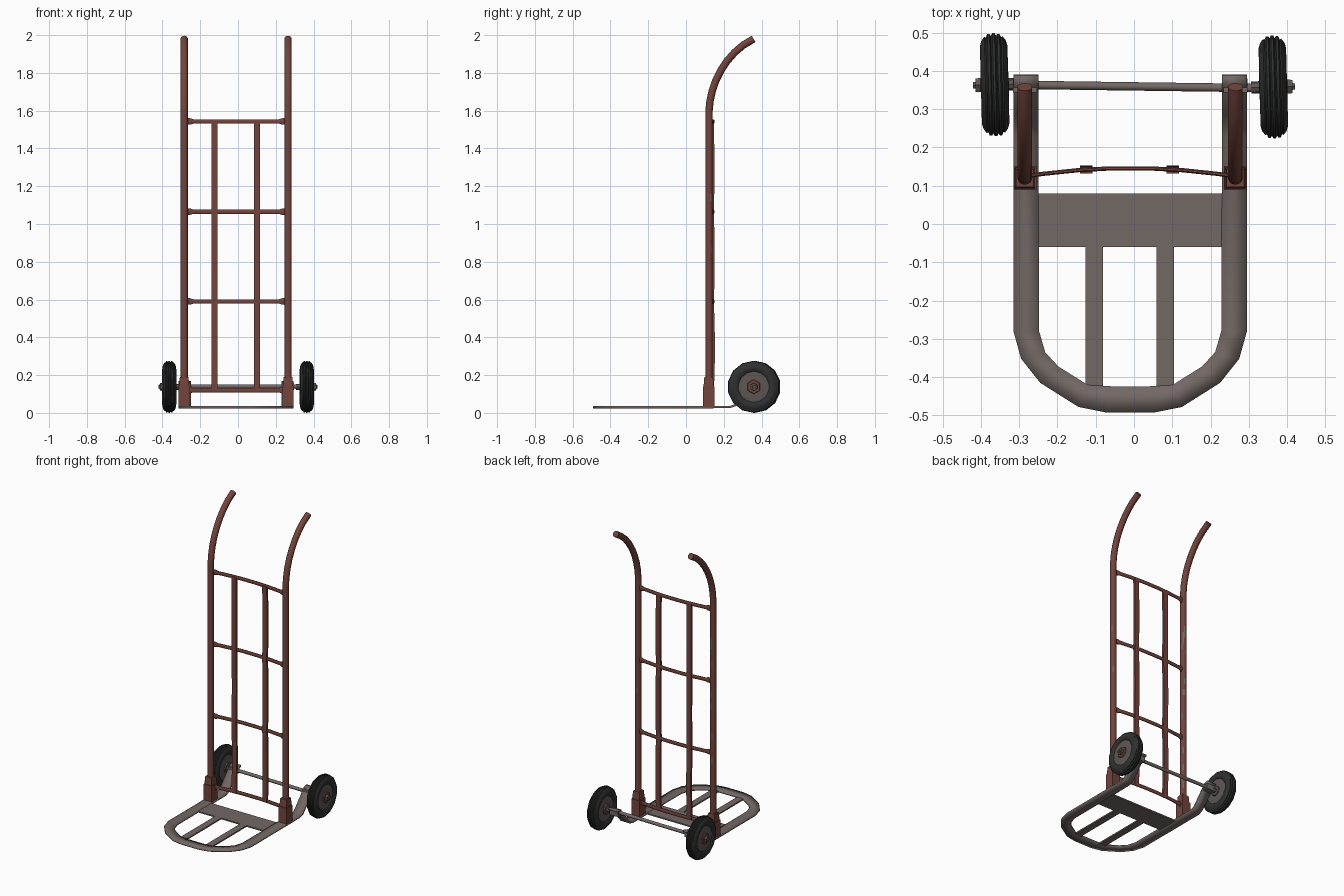
import bpy, bmesh, math, random
from mathutils import Vector, Matrix

if "Cube" in bpy.data.objects:
    bpy.data.objects.remove(bpy.data.objects["Cube"])

random.seed(4)


def mat(name, rgb):
    m = bpy.data.materials.new(name)
    m.diffuse_color = (*rgb, 1)
    m.use_nodes = True
    m.node_tree.nodes["Principled BSDF"].inputs["Base Color"].default_value = m.diffuse_color
    return m


RED = mat("rusty red paint", (0.17, 0.058, 0.046))
STEEL = mat("worn steel", (0.17, 0.14, 0.13))
RUBBER = mat("black rubber", (0.028, 0.029, 0.029))
HUB = mat("dull hub metal", (0.11, 0.095, 0.09))
X, Y, Z = Vector((1, 0, 0)), Vector((0, 1, 0)), Vector((0, 0, 1))
CX = -0.01          # centre line of the frame


def finish(name, bm, mats, angle=40):
    bmesh.ops.recalc_face_normals(bm, faces=bm.faces[:])
    me = bpy.data.meshes.new(name)
    bm.to_mesh(me)
    bm.free()
    for m in mats:
        me.materials.append(m)
    ob = bpy.data.objects.new(name, me)
    bpy.context.collection.objects.link(ob)
    bpy.ops.object.select_all(action='DESELECT')
    ob.select_set(True)
    bpy.context.view_layer.objects.active = ob
    bpy.ops.object.shade_smooth_by_angle(angle=math.radians(angle))
    return ob


def sweep(name, pts, side, rs, ru, n, m, scale=None, angle=50):
    """Sweep an n-sided section (rs along side, ru across it) down a path."""
    pts = [Vector(p) for p in pts]
    bm, rings = bmesh.new(), []
    for i, p in enumerate(pts):
        t = (pts[min(i + 1, len(pts) - 1)] - pts[max(i - 1, 0)]).normalized()
        up = t.cross(side).normalized()
        s = scale[i] if scale else 1
        ring = []
        for k in range(n):
            a = 2 * math.pi * (k + 0.5) / n
            f = 1 / math.cos(math.pi / n) if n == 4 else 1
            ring.append(bm.verts.new(p + side * rs * s * f * math.cos(a) + up * ru * f * math.sin(a)))
        rings.append(ring)
    for a, b in zip(rings, rings[1:]):
        for k in range(n):
            bm.faces.new((a[k], a[(k + 1) % n], b[(k + 1) % n], b[k]))
    bm.faces.new(rings[0])
    bm.faces.new(rings[-1])
    return finish(name, bm, m, angle)


def box(name, c, size, m, taper=1.0):
    bm = bmesh.new()
    bmesh.ops.create_cube(bm, size=1)
    for v in bm.verts:
        k = taper if v.co.z > 0 else 1
        v.co = Vector((v.co.x * size[0] * k, v.co.y * size[1] * k, v.co.z * size[2])) + Vector(c)
    return finish(name, bm, [m])


def lathe(name, profile, n, m, mtx):
    """Spin an (x, radius) profile around the x axis."""
    bm = bmesh.new()
    vs = [bm.verts.new((x, 0, r)) for x, r in profile]
    es = [bm.edges.new(p) for p in zip(vs, vs[1:])]
    bmesh.ops.spin(bm, geom=vs + es, axis=X, cent=(0, 0, 0), steps=n, angle=2 * math.pi)
    bmesh.ops.remove_doubles(bm, verts=bm.verts[:], dist=1e-4)
    bm.transform(mtx)
    return finish(name, bm, [m], 35)


# Side rails with curved handles, and chipped paint on the left one
curve = [(0.122, 1.6), (0.127, 1.65), (0.139, 1.705), (0.158, 1.76), (0.184, 1.812),
         (0.217, 1.862), (0.257, 1.908), (0.303, 1.947), (0.358, 1.98)]
for tag, x in (("left", -0.285), ("right", 0.265)):
    path = [(x, 0.122, 0.04 + 0.04 * i) for i in range(39)] + [(x, y, z) for y, z in curve]
    rail = sweep(tag + "_rail", path, X, 0.0195, 0.0195, 14, [RED, STEEL])
    for f in rail.data.polygons:
        chance = 0.12 if tag == "left" else 0.02
        back = f.normal.y > 0.3 and f.normal.x > -0.5
        if back and 0.25 < f.center.z < 1.4 and random.random() < chance:
            f.material_index = 1
    # tapered socket at the foot of the rail
    box(tag + "_socket", (x, 0.12, 0.085), (0.06, 0.062, 0.11), RED)
    box(tag + "_socket_neck", (x, 0.12, 0.165), (0.054, 0.054, 0.05), RED, 0.85)

# Bowed cross bars, flared where they meet the rails
for i, z in enumerate((0.12, 0.59, 1.065, 1.543)):
    us = (-1, -0.9, -0.84, -0.5, -0.2, 0.2, 0.5, 0.84, 0.9, 1)
    path = [(CX + 0.27 * u, 0.146 - 0.021 * u * u, z) for u in us]
    sc = [1.6, 1.45, 1, 1, 1, 1, 1, 1, 1.45, 1.6]
    sweep(f"cross_bar_{i + 1}", path, Z, 0.0125, 0.006, 8, [RED], sc)

# Upright slats, slightly bowed between the cross bars
for tag, x in (("left", -0.125), ("right", 0.101)):
    path = []
    for i in range(25):
        z = 0.115 + 1.43 * i / 24
        bow = 0.005 * abs(math.sin(math.pi * (z - 0.115) / 0.475)) * (1.3 - z * 0.5)
        path.append((x, 0.140 + bow, z))
    sweep(tag + "_slat", path, X, 0.0165, 0.0075, 4, [RED])

# Toe plate: U-shaped band whose rear arms bend up to the axle
# columns: outer half-width, outer y, inner half-width, inner y, z
half = [(0.305, 0.39, 0.24, 0.39, 0.163), (0.305, 0.365, 0.24, 0.365, 0.158),
        (0.305, 0.29, 0.24, 0.29, 0.072), (0.305, 0.26, 0.24, 0.26, 0.040),
        (0.305, 0.23, 0.24, 0.23, 0.030), (0.305, -0.28, 0.238, -0.28, 0.030),
        (0.285, -0.352, 0.222, -0.335, 0.030), (0.235, -0.415, 0.188, -0.372, 0.030),
        (0.135, -0.478, 0.110, -0.421, 0.030), (0.065, -0.492, 0.050, -0.424, 0.030)]
band = [(-a, b, -c, d, z) for a, b, c, d, z in half] + half[::-1]
bm = bmesh.new()
rows = [(bm.verts.new((CX + a, b, z)), bm.verts.new((CX + c, d, z))) for a, b, c, d, z in band]
for p, q in zip(rows, rows[1:]):
    bm.faces.new((p[0], p[1], q[1], q[0]))
plate = finish("toe_plate_band", bm, [STEEL], 30)
if plate.data.polygons[4].normal.z < 0:
    plate.data.flip_normals()
mod = plate.modifiers.new("thickness", 'SOLIDIFY')
mod.thickness = 0.011
mod.offset = 0
box("toe_plate_cross_sheet", (CX, 0.01, 0.029), (0.49, 0.14, 0.009), STEEL)
for tag, x in (("left", -0.104), ("right", 0.082)):
    box(tag + "_toe_slat", (x, -0.245, 0.029), (0.046, 0.37, 0.009), STEEL)

# Axle and its brackets under the arm ends
sweep("axle", [(-0.41, 0.365, 0.14), (0.41, 0.354, 0.14)], Z, 0.011, 0.011, 10, [STEEL])
for tag, x in (("left", -0.285), ("right", 0.265)):
    box(tag + "_axle_bracket", (x, 0.362, 0.139), (0.062, 0.036, 0.036), STEEL)

# Wheels: grooved tyre, dished hub, nut and collar
side_half = [(0.024, 0.080), (0.032, 0.088), (0.036, 0.104), (0.032, 0.118), (0.024, 0.129),
             (0.020, 0.127), (0.016, 0.136), (0.010, 0.136), (0.007, 0.131), (0.003, 0.138)]
tyre = side_half + [(-x, r) for x, r in side_half[::-1]]
hub = [(-0.026, 0), (-0.030, 0.040), (-0.025, 0.092), (0.025, 0.092), (0.030, 0.040), (0.026, 0)]
for tag, s, y in (("left", -1, 0.364), ("right", 1, 0.358)):
    m = (Matrix.Translation((s * 0.364, y, 0.138)) @ Matrix.Rotation(math.radians(1.5), 4, 'Z')
         @ Matrix.Diagonal((s, 1, 1, 1)))
    lathe(tag + "_tyre", tyre, 14, RUBBER, m)
    lathe(tag + "_hub", hub, 8, HUB, m)
    lathe(tag + "_hub_cap", [(0.02, 0.042), (0.036, 0.036), (0.038, 0)], 6, RED, m)
    lathe(tag + "_axle_nut", [(0.03, 0.022), (0.05, 0.020), (0.050, 0.010), (0.057, 0.009), (0.057, 0)],
          6, HUB, m)
    lathe(tag + "_axle_collar", [(-0.02, 0.038), (-0.037, 0.032), (-0.037, 0.016), (-0.058, 0.016),
                                 (-0.058, 0)], 8, HUB, m)
